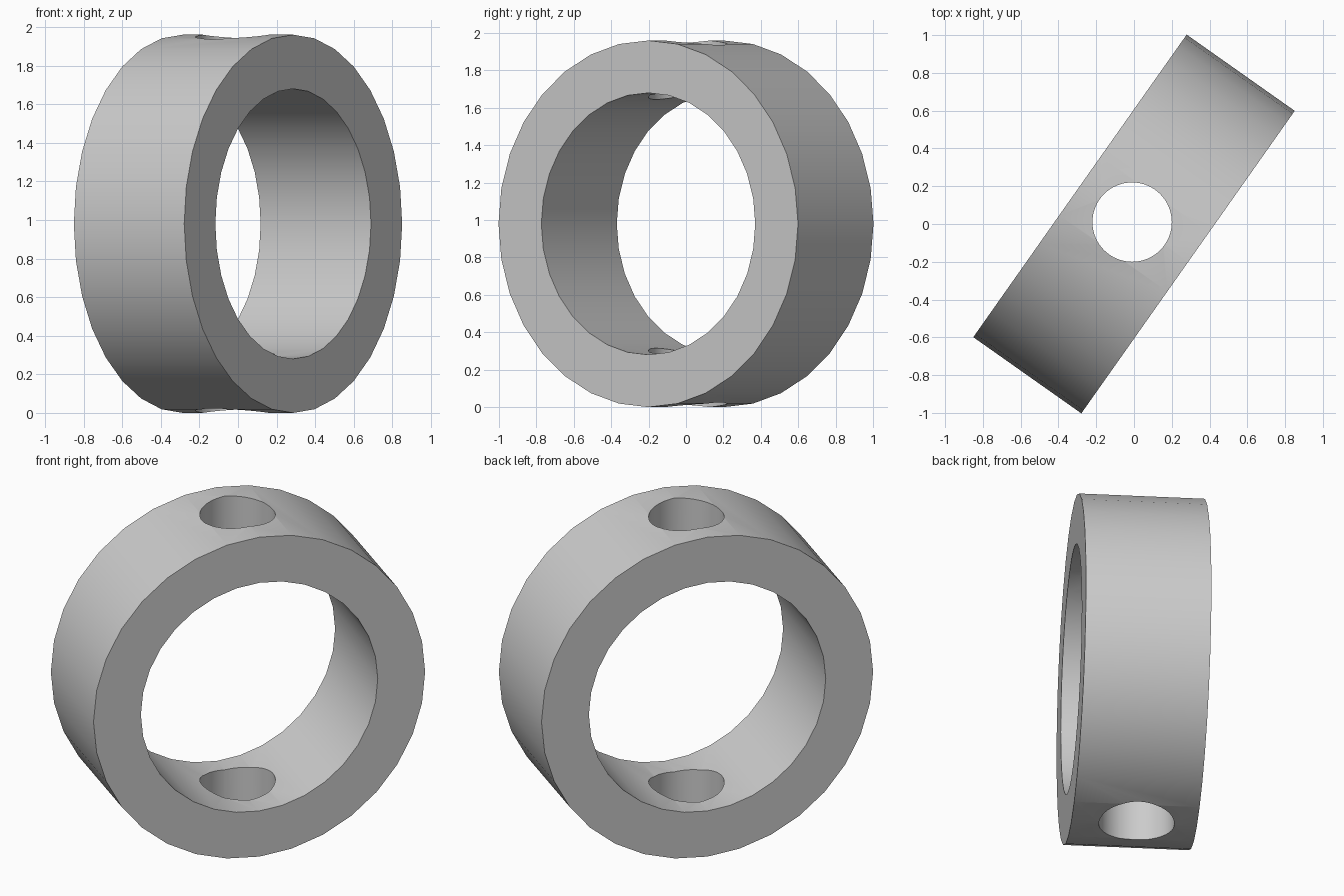
import bpy
from math import radians

cube = bpy.data.objects.get("Cube")
if cube:
    bpy.data.objects.remove(cube, do_unlink=True)

OUTER, INNER, WIDTH, HOLE = 0.98, 0.70, 0.70, 0.21
YAW = radians(-35.2)

grey = bpy.data.materials.new("plain_grey")
grey.use_nodes = True
colour = (0.6, 0.6, 0.6, 1)
grey.diffuse_color = colour
grey.node_tree.nodes["Principled BSDF"].inputs["Base Color"].default_value = colour


def cylinder(name, radius, depth, sides, location, rotation=(0, 0, 0)):
    bpy.ops.mesh.primitive_cylinder_add(vertices=sides, radius=radius, depth=depth,
                                        location=location, rotation=rotation)
    obj = bpy.context.object
    obj.name = name
    obj.data.materials.append(grey)
    return obj


# Ring body lying on its side, turned about the vertical
turn = (radians(90), 0, radians(90) + YAW)
ring = cylinder("ring", OUTER, WIDTH, 32, (0, 0, OUTER), turn)

# Bore along the axis, and a vertical cross hole through both walls
cutters = [
    cylinder("bore_cutter", INNER, WIDTH * 2, 32, (0, 0, OUTER), turn),
    cylinder("cross_hole_cutter", HOLE, OUTER * 3, 64, (-0.01, 0.01, OUTER)),
]
for cutter in cutters:
    cutter.hide_render = True
    bpy.context.view_layer.objects.active = ring
    cut = ring.modifiers.new(cutter.name, "BOOLEAN")
    cut.operation = "DIFFERENCE"
    cut.solver = "EXACT"
    cut.object = cutter
    bpy.ops.object.modifier_apply(modifier=cut.name)
for cutter in cutters:
    bpy.data.objects.remove(cutter, do_unlink=True)

# Smooth walls with crisp rims
bpy.ops.object.select_all(action="DESELECT")
ring.select_set(True)
bpy.context.view_layer.objects.active = ring
bpy.ops.object.shade_smooth_by_angle(angle=radians(30))
